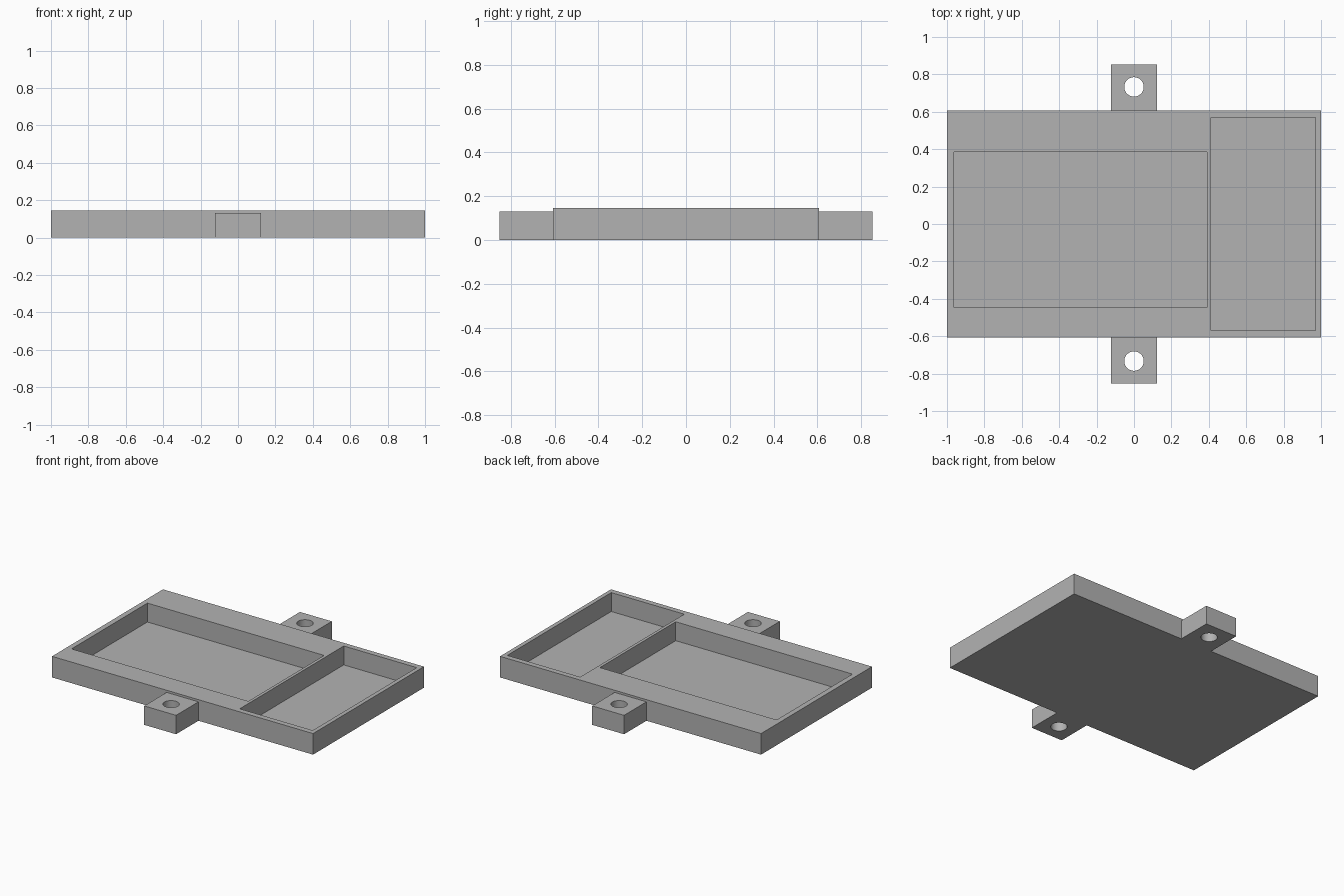
import bpy
import bmesh
from math import radians
from mathutils import Matrix, Vector

if "Cube" in bpy.data.objects:
    bpy.data.objects.remove(bpy.data.objects["Cube"], do_unlink=True)

grey = bpy.data.materials.new("plain grey")
grey.use_nodes = True
grey.diffuse_color = (0.45, 0.45, 0.45, 1)
grey.node_tree.nodes["Principled BSDF"].inputs["Base Color"].default_value = grey.diffuse_color

TRAY_X, TRAY_Y, TRAY_Z = 1.0, 0.607, 0.146
EAR_X, EAR_Y, EAR_Z = 0.122, 0.852, 0.131
FLOOR = 0.015
HOLE_Y, HOLE_R = 0.733, 0.052


def add_object(name, bm):
    mesh = bpy.data.meshes.new(name)
    bm.to_mesh(mesh)
    bm.free()
    mesh.materials.append(grey)
    obj = bpy.data.objects.new(name, mesh)
    bpy.context.collection.objects.link(obj)
    return obj


def box(name, low, high):
    low, high = Vector(low), Vector(high)
    bm = bmesh.new()
    bmesh.ops.create_cube(bm, size=1, matrix=Matrix.Translation((low + high) / 2)
                          @ Matrix.Diagonal((*(high - low), 1)))
    return add_object(name, bm)


def cylinder(name, center, radius, depth):
    bm = bmesh.new()
    bmesh.ops.create_cone(bm, cap_ends=True, segments=48, radius1=radius, radius2=radius,
                          depth=depth, matrix=Matrix.Translation(center))
    return add_object(name, bm)


def cut(obj, cutter):
    """Subtract the cutter, bake the result and discard the cutter."""
    cutter.hide_render = True
    mod = obj.modifiers.new("cut", "BOOLEAN")
    mod.operation = "DIFFERENCE"
    mod.solver = "EXACT"
    mod.object = cutter
    bpy.context.view_layer.objects.active = obj
    bpy.ops.object.modifier_apply(modifier=mod.name)
    bpy.data.objects.remove(cutter, do_unlink=True)


# Tray with a wide off-centre pocket and a full-depth side pocket
tray = box("tray", (-TRAY_X, -TRAY_Y, 0), (TRAY_X, TRAY_Y, TRAY_Z))
cut(tray, box("main_pocket", (-0.963, -0.446, FLOOR), (0.391, 0.384, 0.3)))
cut(tray, box("side_pocket", (0.412, -0.569, FLOOR), (0.971, 0.569, 0.3)))

# Mounting ears with vertical screw holes, front and back
for name, side in (("front_mounting_ear", -1), ("back_mounting_ear", 1)):
    near, far = sorted((side * TRAY_Y, side * EAR_Y))
    ear = box(name, (-EAR_X, near, 0), (EAR_X, far, EAR_Z))
    cut(ear, cylinder("screw_hole", (0, side * HOLE_Y, EAR_Z / 2), HOLE_R, 0.4))
    bpy.ops.object.select_all(action="DESELECT")
    ear.select_set(True)
    bpy.context.view_layer.objects.active = ear
    bpy.ops.object.shade_smooth_by_angle(angle=radians(30))
